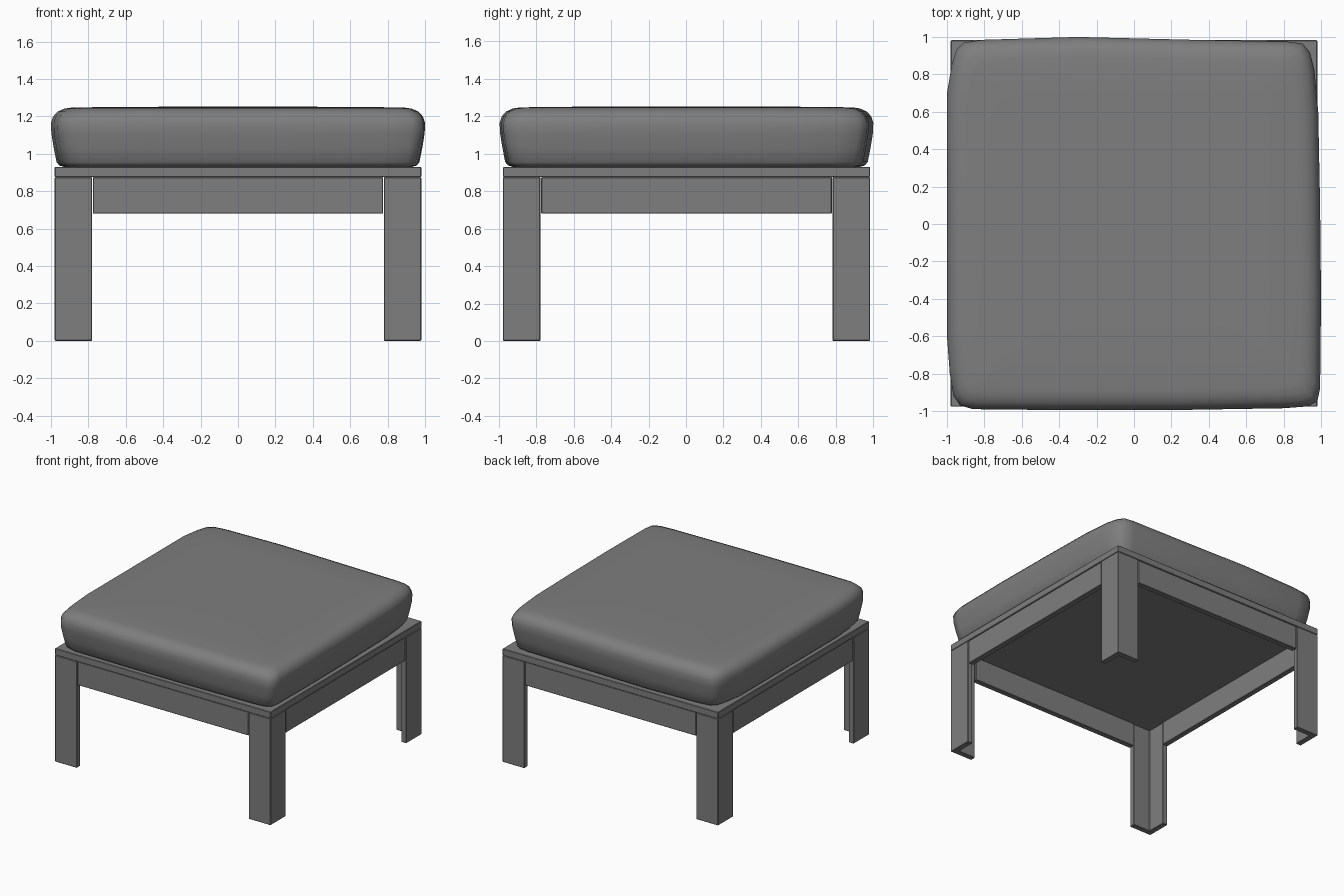
import bpy, bmesh

cube = bpy.data.objects.get("Cube")
if cube:
    bpy.data.objects.remove(cube, do_unlink=True)

grey = bpy.data.materials.new("mid_grey")
grey.use_nodes = True
COLOUR = (0.21, 0.21, 0.21, 1)
grey.diffuse_color = COLOUR
grey.node_tree.nodes["Principled BSDF"].inputs["Base Color"].default_value = COLOUR

SHIFT = 0.003          # frame sits a touch towards the back
HALF = 0.98            # half width of the frame
LEG = 0.2              # width of each leg face
BOARD = 0.045          # board thickness
DECK_LOW, DECK_TOP = 0.875, 0.93


def loft(name, rings, bevel=0.0):
    """Skin a stack of equal-length point rings and cap both ends."""
    bm = bmesh.new()
    loops = [[bm.verts.new(p) for p in ring] for ring in rings]
    n = len(loops[0])
    for low, high in zip(loops, loops[1:]):
        for i in range(n):
            j = (i + 1) % n
            bm.faces.new((low[i], low[j], high[j], high[i]))
    bm.faces.new(loops[0])
    bm.faces.new(loops[-1])
    bmesh.ops.recalc_face_normals(bm, faces=bm.faces)
    mesh = bpy.data.meshes.new(name)
    bm.to_mesh(mesh)
    bm.free()
    mesh.materials.append(grey)
    obj = bpy.data.objects.new(name, mesh)
    bpy.context.collection.objects.link(obj)
    if bevel:
        mod = obj.modifiers.new("soft_edges", 'BEVEL')
        mod.width = bevel
        mod.segments = 1
    return obj


def prism(name, outline, low, high, bevel=0.004):
    return loft(name, [[(x, y + SHIFT, z) for x, y in outline] for z in (low, high)], bevel)


def rectangle(x0, x1, y0, y1):
    return [(x0, y0), (x1, y0), (x1, y1), (x0, y1)]


# Deck under the cushion
prism("deck", rectangle(-HALF, HALF, -HALF, HALF), DECK_LOW, DECK_TOP)

# Four angle-section legs, open towards the middle
a, b, c = HALF, HALF - LEG, HALF - BOARD
angle = [(a, a), (b, a), (b, c), (c, c), (c, b), (a, b)]
for side, sx in (("left", 1), ("right", -1)):
    for end, sy in (("back", 1), ("front", -1)):
        prism(f"{end}_{side}_leg", [(sx * x, sy * y) for x, y in angle], 0, DECK_LOW)

# Four rails between the legs
RAIL, OUT = b - 0.004, HALF - 0.005
for end, s in (("back", 1), ("front", -1)):
    edge = sorted((s * OUT, s * (OUT - BOARD)))
    prism(f"{end}_rail", rectangle(-RAIL, RAIL, *edge), 0.68, DECK_LOW)
for side, s in (("left", 1), ("right", -1)):
    edge = sorted((s * OUT, s * (OUT - BOARD)))
    prism(f"{side}_rail", rectangle(*edge, -RAIL, RAIL), 0.68, DECK_LOW)

# Cushion: slightly uneven plan outline, drawn in at the top and bottom
plan = [(-1, 0), (-1, -.6), (-.985, -.8), (-.965, -.92), (-.93, -.97), (-.86, -.99),
        (-.4, -.995), (.2, -.995), (.8, -.985), (.93, -.975), (.98, -.95), (.995, -.88),
        (1, -.4), (.995, .1), (.985, .6), (.965, .82), (.94, .92), (.9, .965), (.82, .975),
        (.3, .985), (-.3, 1), (-.8, .985), (-.91, .97), (-.95, .93), (-.975, .85), (-1, .7)]
section = [(.07, .93), (.045, .937), (.03, .955), (.015, 1.03), (.002, 1.11), (0, 1.165),
           (.012, 1.2), (.035, 1.225), (.07, 1.241), (.11, 1.247), (.3, 1.25), (.7, 1.252)]
cushion = loft("cushion", [[(x * (1 - d), y * (1 - d), z) for x, y in plan]
                           for d, z in section])
bpy.context.view_layer.objects.active = cushion
cushion.select_set(True)
bpy.ops.object.shade_smooth_by_angle(angle=0.9)
